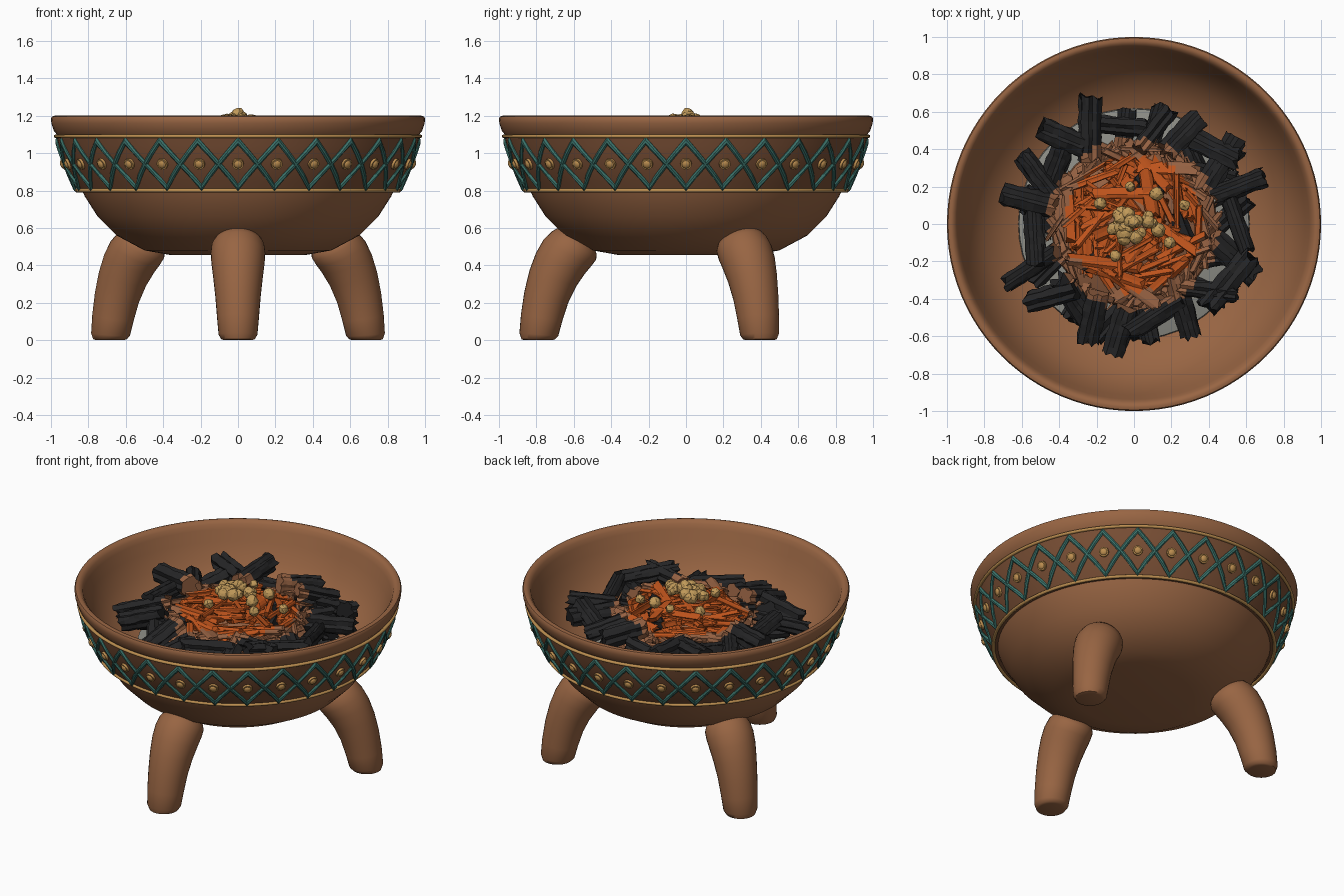
import bpy, bmesh, math, random
from mathutils import Vector, Matrix

if "Cube" in bpy.data.objects:
    bpy.data.objects.remove(bpy.data.objects["Cube"])
random.seed(11)
U = random.uniform

def mat(name, c):
    m = bpy.data.materials.new(name)
    m.diffuse_color = (*c, 1)
    m.use_nodes = True
    m.node_tree.nodes["Principled BSDF"].inputs["Base Color"].default_value = m.diffuse_color
    return m

CLAY = mat("terracotta", (0.315, 0.13, 0.056))
DARK = mat("dark clay band", (0.185, 0.075, 0.034))
GOLD = mat("gold", (0.50, 0.27, 0.08))
TEAL = mat("teal", (0.045, 0.175, 0.15))
COAL = mat("charcoal", (0.018, 0.018, 0.019))
CHAR = mat("scorched wood", (0.30, 0.12, 0.055))
EMBER = mat("ember orange", (0.53, 0.09, 0.012))
ASH = mat("ash grey", (0.27, 0.27, 0.24))
NUG = mat("resin", (0.53, 0.32, 0.10))

def finish(bm, name, mats, smooth=None):
    bmesh.ops.recalc_face_normals(bm, faces=bm.faces)
    me = bpy.data.meshes.new(name)
    bm.to_mesh(me)
    bm.free()
    ob = bpy.data.objects.new(name, me)
    bpy.context.collection.objects.link(ob)
    for m in mats:
        me.materials.append(m)
    if smooth:
        bpy.ops.object.select_all(action='DESELECT')
        ob.select_set(True)
        bpy.context.view_layer.objects.active = ob
        bpy.ops.object.shade_smooth_by_angle(angle=math.radians(smooth))
    return ob

def skin(bm, rings, closed=False):
    """Bridge equal-length rings of points with quads."""
    vs = [[bm.verts.new(p) for p in r] for r in rings]
    n = len(vs[0])
    pairs = list(zip(vs, vs[1:])) + ([(vs[-1], vs[0])] if closed else [])
    for a, b in pairs:
        for i in range(n):
            bm.faces.new((a[i], a[(i + 1) % n], b[(i + 1) % n], b[i]))
    if not closed:
        bm.faces.new(vs[0])
        bm.faces.new(vs[-1])

def lathe(name, profile, m, closed=False, seg=96, smooth=40):
    bm = bmesh.new()
    ang = [math.tau * i / seg for i in range(seg)]
    skin(bm, [[(r * math.cos(a), r * math.sin(a), z) for a in ang] for r, z in profile], closed)
    return finish(bm, name, [m], smooth)

# Bowl: outside from the base up, over the rim and down the inside
lathe("bowl", [(0.36, 0.455), (0.50, 0.48), (0.65, 0.56), (0.75, 0.66), (0.82, 0.77), (0.845, 0.83),
               (0.93, 1.05), (0.965, 1.095), (0.985, 1.12), (0.998, 1.16), (1.0, 1.185), (0.994, 1.196),
               (0.98, 1.2), (0.965, 1.196), (0.95, 1.18), (0.938, 1.15), (0.915, 1.08), (0.87, 0.97), (0.80, 0.87),
               (0.70, 0.79), (0.58, 0.74), (0.3, 0.70)], CLAY)

# Decorative band with gold edging
def band_r(z):
    return 0.858 + (z - 0.80) * 0.385 + 0.016 * math.sin(math.pi * (z - 0.8) / 0.29)

zs = [0.80 + 0.29 * i / 6 for i in range(7)]
lathe("dark_band", [(0.83, 0.80)] + [(band_r(z), z) for z in zs] + [(0.93, 1.09)], DARK, True)
for nm, z in (("lower_gold_ring", 0.80), ("upper_gold_ring", 1.090)):
    R = band_r(z) + 0.004
    lathe(nm, [(R + 0.011 * math.cos(t), z + 0.010 * math.sin(t))
               for t in (math.tau * k / 10 for k in range(10))], GOLD, True)

# Two crossing zigzags form the diamonds
N = 28
def zigzag(name, phase):
    rings, pts = [], []
    sub = 4
    for i in range(N * sub):
        a = -math.pi / 2 + math.tau * i / (N * sub)
        k, f = divmod(i, sub)
        t = f / sub if (k + phase) % 2 == 0 else 1 - f / sub
        z = 1.066 - t * 0.246
        r = band_r(z) + 0.002
        pts.append(Vector((r * math.cos(a), r * math.sin(a), z)))
    for i, p in enumerate(pts):
        q0, q1 = pts[i - 1], pts[(i + 1) % len(pts)]
        out = Vector((p.x, p.y, 0)).normalized()
        out = (out + Vector((0, 0, -0.38))).normalized()
        side = out.cross(q1 - q0).normalized()
        w = 0.013 if i % sub else 0.022
        if i % sub == 0:
            side = Vector((0, 0, 1)) if side.z >= 0 else Vector((0, 0, -1))
        rings.append([p + side * w * c + out * 0.011 * s
                      for c, s in ((1, -.6), (1, .3), (.4, 1), (-.4, 1), (-1, .3), (-1, -.6))])
    bm = bmesh.new()
    skin(bm, rings, True)
    finish(bm, name, [TEAL])

zigzag("zigzag_a", 0)
zigzag("zigzag_b", 1)

# Round studs in the diamonds: a flat disc with a low dome
bm = bmesh.new()
for i in range(N):
    a = -math.pi / 2 + math.tau * i / N
    z = 0.943
    r = band_r(z)
    out = Vector((math.cos(a), math.sin(a), -0.38)).normalized()
    M = Matrix.Translation((r * math.cos(a), r * math.sin(a), z)) @ out.to_track_quat('Z', 'Y').to_matrix().to_4x4()
    bmesh.ops.create_cone(bm, cap_ends=True, segments=20, radius1=0.032, radius2=0.030, depth=0.024, matrix=M)
    bmesh.ops.create_uvsphere(bm, u_segments=14, v_segments=8, radius=0.023,
                              matrix=M @ Matrix.Translation((0, 0, 0.010)) @ Matrix.Diagonal((1, 1, 0.55, 1)))
finish(bm, "gold_studs", [GOLD], 35)

# Three curved legs: (distance from axis, height, radius, lean)
LEG = [(0.79, 0.0, 0.075, 0), (0.79, 0.005, 0.09, 0), (0.787, 0.03, 0.104, 5), (0.772, 0.12, 0.112, 10),
       (0.747, 0.23, 0.121, 15), (0.712, 0.33, 0.132, 19), (0.672, 0.41, 0.142, 23), (0.635, 0.465, 0.146, 28),
       (0.60, 0.505, 0.141, 32), (0.58, 0.53, 0.125, 35), (0.565, 0.55, 0.09, 35)]
for nm, deg in (("front_leg", -90), ("right_leg", 30), ("left_leg", 150)):
    spin = Matrix.Rotation(math.radians(deg), 3, 'Z')
    rings = []
    for d, z, r, lean in LEG:
        L = math.radians(lean)
        rings.append([spin @ Vector((d + r * math.cos(t) * math.cos(L), r * math.sin(t),
                                     max(0, z + r * math.cos(t) * math.sin(L))))
                      for t in (math.tau * k / 32 for k in range(32))])
    bm = bmesh.new()
    skin(bm, rings)
    finish(bm, nm, [CLAY], 50)

# Ash bed
lathe("ash_bed", [(0.62, 0.74), (0.615, 0.83), (0.45, 0.87), (0.2, 0.88), (0.02, 0.89)], ASH, seg=48)

# Split wood: ridged bars with jagged ends
def stick(bm, centre, yaw, pitch, length, w, h, n=12, steps=3):
    M = (Matrix.Translation(centre) @ Matrix.Rotation(yaw, 4, 'Z') @ Matrix.Rotation(pitch, 4, 'Y')
         @ Matrix.Rotation(U(-.4, .4), 4, 'X'))
    sec = []
    for k in range(n):
        t = math.tau * (k + U(-.2, .2)) / n
        g = (1.0 if k % 2 else 0.8) / max(abs(math.cos(t)), abs(math.sin(t))) ** 0.8
        sec.append((w / 2 * g * math.cos(t), h / 2 * g * math.sin(t)))
    jag = [[U(-.07, .07) * length for _ in sec] for _ in (0, 1)]
    rings = []
    for s in range(steps + 1):
        x = (s / steps - 0.5) * length
        j = jag[0] if s == 0 else jag[1] if s == steps else [0] * n
        rings.append([M @ Vector((x + j[k], y * U(.9, 1.08), z * U(.9, 1.08))) for k, (y, z) in enumerate(sec)])
    skin(bm, rings)

# Black logs around the edge, scorched where they reach the fire
bm = bmesh.new()
for i in range(23):
    a = math.tau * (i + U(-.35, .35)) / 23
    r = U(0.50, 0.60)
    yaw = a + (U(-.6, .6) if i % 3 else math.pi / 2 + U(-.4, .4))
    stick(bm, (r * math.cos(a), r * math.sin(a), U(0.97, 1.05)), yaw, U(-.1, .35),
          U(0.22, 0.36), U(0.08, 0.13), U(0.09, 0.13), 16, 8)
for i in range(14):
    a = math.tau * (i + U(-.3, .3)) / 14
    stick(bm, (0.5 * math.cos(a), 0.5 * math.sin(a), U(0.87, 0.94)), a + U(-1.2, 1.2), 0,
          U(0.22, 0.3), 0.1, 0.1, 16, 6)
for f in bm.faces:
    f.material_index = 1 if f.calc_center_median().xy.length < 0.46 else 0
finish(bm, "charcoal_logs", [COAL, CHAR])

# Glowing kindling heaped in the middle, scorched at the outside
bm = bmesh.new()
for i in range(130):
    a, r = U(0, math.tau), 0.41 * math.sqrt(U(0, 1))
    z = 1.14 - 0.30 * r - U(0, 0.09)
    yaw = U(0, math.pi) if r < 0.25 else a + math.pi / 2 + U(-.7, .7)
    big = i % 4 == 0
    stick(bm, (r * math.cos(a), r * math.sin(a), z), yaw, U(-.12, .12),
          U(0.24, 0.38) if big else U(0.16, 0.3), U(0.05, 0.085) if big else U(0.022, 0.045),
          U(0.02, 0.045), 10, 6)
for f in bm.faces:
    f.material_index = 1 if f.calc_center_median().xy.length > 0.365 else 0
finish(bm, "ember_sticks", [EMBER, CHAR])

# A few dark lumps and the heap core
bm = bmesh.new()
for x, y in ((0.25, -0.02), (0.08, 0.2), (-0.2, -0.2)):
    stick(bm, (x, y, 1.06 - 0.25 * math.hypot(x, y)), U(0, 3), 0, 0.16, 0.1, 0.1, 14, 4)
finish(bm, "dark_lumps", [COAL])
lathe("heap_core", [(0.46, 0.80), (0.44, 0.90), (0.3, 0.98), (0.1, 1.05), (0.01, 1.06)], CHAR, seg=24)

# Resin nuggets on top
bm = bmesh.new()
spots = [(U(-.13, .13), U(-.085, .07), None) for _ in range(26)] + [(0, 0.01, 1.21)]
spots += [(-.02, .2, 1.13), (-.1, -.17, 1.12), (.19, -.1, 1.12), (-.18, .11, 1.12), (.27, .1, 1.08), (.12, .16, 1.12)]
for x, y, z in spots:
    z = z or 1.20 - 0.4 * math.hypot(x, y)
    res = bmesh.ops.create_icosphere(bm, subdivisions=2, radius=U(.026, .040), matrix=Matrix.Translation((x, y, z)))
    for v in res["verts"]:
        v.co += Vector((U(-1, 1), U(-1, 1), U(-1, 1))) * 0.003
finish(bm, "resin_nuggets", [NUG])
